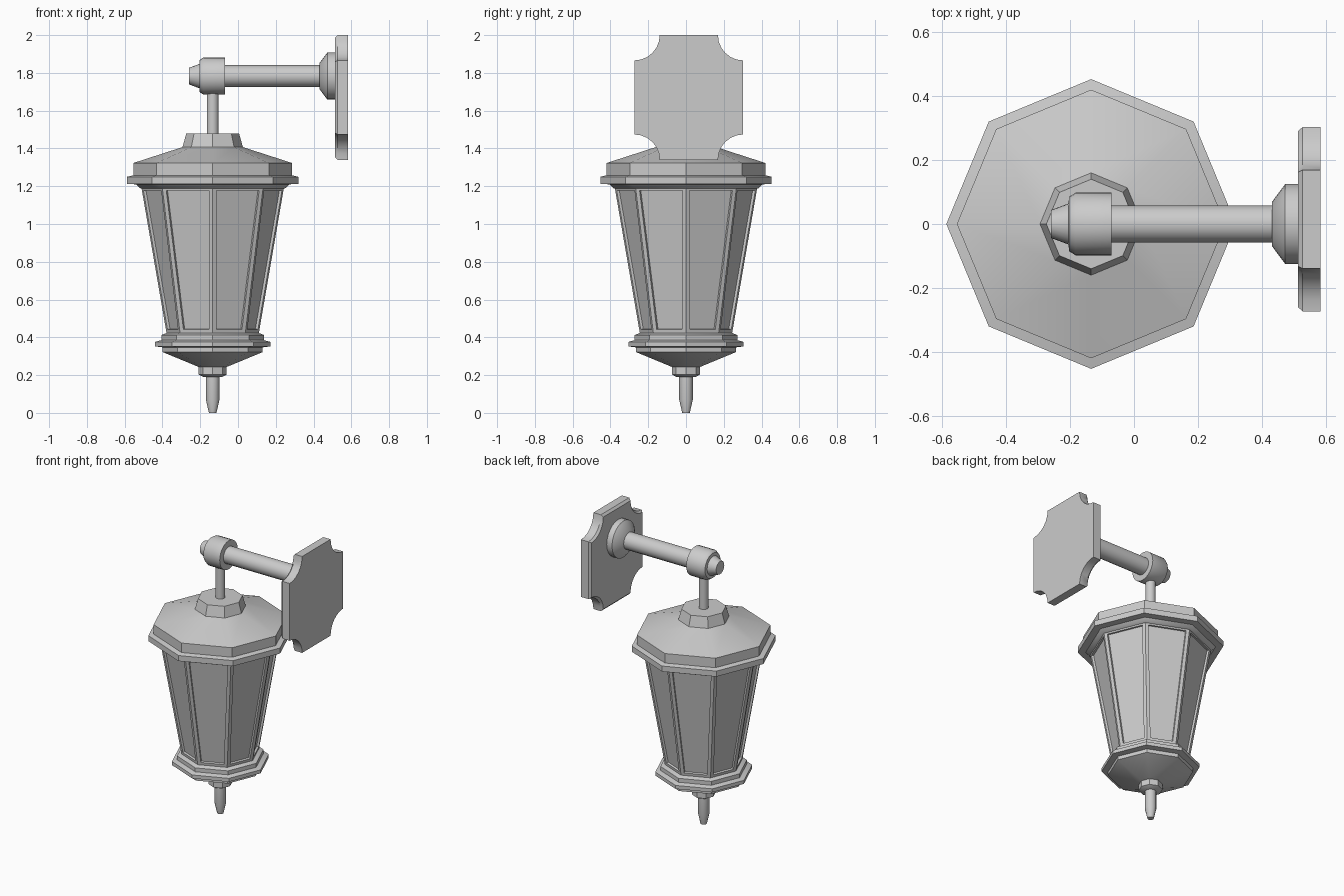
import bpy, bmesh, math
from mathutils import Matrix, Vector

cube = bpy.data.objects.get("Cube")
if cube:
    bpy.data.objects.remove(cube, do_unlink=True)

metal = bpy.data.materials.new("light grey metal")
metal.use_nodes = True
metal.diffuse_color = (0.6, 0.6, 0.6, 1)
metal.node_tree.nodes["Principled BSDF"].inputs["Base Color"].default_value = (0.6, 0.6, 0.6, 1)

LAMP_X = -0.134
ARM_Z = 1.783
UPRIGHT = Matrix.Translation((LAMP_X, 0, 0))
ALONG_X = Matrix.Translation((0, 0, ARM_Z)) @ Matrix.Rotation(math.pi / 2, 4, 'Y')


def finish(bm, name, angle=40):
    bmesh.ops.recalc_face_normals(bm, faces=bm.faces)
    mesh = bpy.data.meshes.new(name)
    bm.to_mesh(mesh)
    bm.free()
    mesh.materials.append(metal)
    obj = bpy.data.objects.new(name, mesh)
    bpy.context.collection.objects.link(obj)
    bpy.ops.object.select_all(action='DESELECT')
    obj.select_set(True)
    bpy.context.view_layer.objects.active = obj
    bpy.ops.object.shade_smooth_by_angle(angle=math.radians(angle))
    return obj


def bridge(bm, rings):
    """Skin closed rings of points and cap both ends; returns the side faces."""
    loops = [[bm.verts.new(p) for p in ring] for ring in rings]
    n = len(loops[0])
    sides = [bm.faces.new((a[i], a[(i + 1) % n], b[(i + 1) % n], b[i]))
             for a, b in zip(loops, loops[1:]) for i in range(n)]
    bm.faces.new(loops[0][::-1])
    bm.faces.new(loops[-1])
    return sides


def turned(name, profile, sides, place):
    """Revolve (radius, height) pairs, with a corner on the first axis."""
    bm = bmesh.new()
    turn = [2 * math.pi * i / sides for i in range(sides)]
    faces = bridge(bm, [[place @ Vector((r * math.cos(t), r * math.sin(t), h)) for t in turn]
                        for r, h in profile])
    return bm, faces


def turned_part(name, profile, sides, place):
    bm, _ = turned(name, profile, sides, place)
    return finish(bm, name)


# Octagonal roof with overhanging lip and collar
turned_part("roof", [(0.37, 1.185), (0.385, 1.19), (0.405, 1.21), (0.453, 1.212),
                     (0.453, 1.25), (0.42, 1.258), (0.42, 1.323), (0.16, 1.407),
                     (0.14, 1.478)], 8, UPRIGHT)

# Tapered lantern body with a recessed pane in each side
bm, panes = turned("lantern_body", [(0.244, 0.42), (0.378, 1.197)], 8, UPRIGHT)
bmesh.ops.recalc_face_normals(bm, faces=bm.faces)
bmesh.ops.inset_individual(bm, faces=panes, thickness=0.03, depth=0)
bmesh.ops.inset_individual(bm, faces=panes, thickness=0.002, depth=-0.014)
finish(bm, "lantern_body", 30)

# Stepped base and its lower collar
turned_part("base", [(0.074, 0.243), (0.265, 0.322), (0.265, 0.347), (0.305, 0.352),
                     (0.305, 0.376), (0.272, 0.385), (0.272, 0.412), (0.24, 0.425)],
            8, UPRIGHT)
turned_part("base_collar", [(0.05, 0.19), (0.074, 0.203), (0.074, 0.25)], 8, UPRIGHT)

# Finial and hanging stem
turned_part("finial", [(0.02, 0), (0.036, 0.07), (0.036, 0.2)], 12, UPRIGHT)
turned_part("hanging_stem", [(0.031, 1.46), (0.031, 1.74)], 16, UPRIGHT)

# Horizontal arm, end hub and wall flange
turned_part("arm", [(0.058, -0.1), (0.058, 0.48)], 16, ALONG_X)
turned_part("arm_hub", [(0.044, -0.259), (0.064, -0.205), (0.085, -0.203),
                        (0.098, -0.183), (0.098, -0.07)], 24, ALONG_X)
turned_part("wall_flange", [(0.07, 0.432), (0.125, 0.473), (0.125, 0.52)], 24, ALONG_X)

# Wall plate with scooped corners and a chamfered front edge
HALF_W, HALF_H, SCOOP = 0.288, 0.33, 0.134
outline = []
for k, (sy, sz) in enumerate([(1, 1), (-1, 1), (-1, -1), (1, -1)]):
    for i in range(7):
        t = math.pi + k * math.pi / 2 + math.pi / 2 * (1 - i / 6)
        outline.append((sy * HALF_W + SCOOP * math.cos(t), sz * HALF_H + SCOOP * math.sin(t)))
bm = bmesh.new()
bridge(bm, [[(x, 0.015 + y * s, 1.67 + z * s) for y, z in outline]
            for x, s in [(0.513, 0.955), (0.527, 1), (0.583, 1)]])
finish(bm, "wall_plate", 35)
